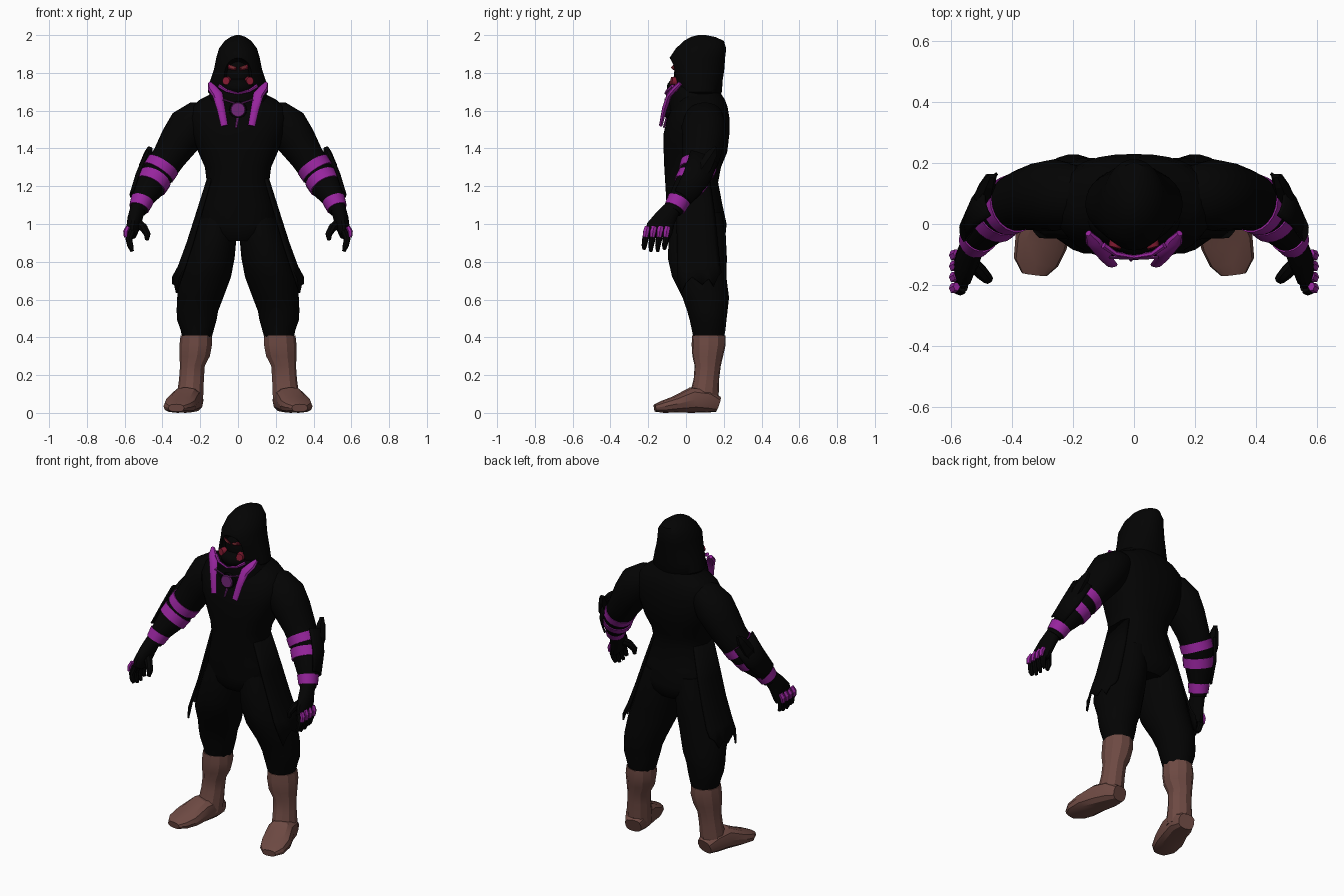
import bpy, bmesh, math
from mathutils import Vector


def mat(name, r, g, b):
    m = bpy.data.materials.new(name)
    m.diffuse_color = (r, g, b, 1)
    return m


BLACK = mat("black cloth", 0.001, 0.001, 0.001)
PURPLE = mat("purple wrap", 0.31, 0.018, 0.34)
DIM = mat("dim purple gem", 0.17, 0.02, 0.19)
BROWN = mat("brown leather", 0.155, 0.068, 0.056)
RED = mat("dark red glass", 0.22, 0.01, 0.03)
PINK = mat("bright eye", 0.6, 0.08, 0.1)


def finish(name, bm, material, smooth=40):
    bmesh.ops.recalc_face_normals(bm, faces=bm.faces)
    me = bpy.data.meshes.new(name)
    bm.to_mesh(me)
    bm.free()
    ob = bpy.data.objects.new(name, me)
    bpy.context.collection.objects.link(ob)
    me.materials.append(material)
    bpy.ops.object.select_all(action='DESELECT')
    ob.select_set(True)
    bpy.context.view_layer.objects.active = ob
    if smooth:
        bpy.ops.object.shade_smooth_by_angle(angle=math.radians(smooth))
    return ob


def thicken(ob, t):
    m = ob.modifiers.new("thickness", 'SOLIDIFY')
    m.thickness = t
    m.offset = 0


def loft(name, pts, material, n=20, s=1, flat=False, power=1.0, arc=None, smooth=40):
    """Skin elliptical rings (x, y, z, a, b); flat keeps the rings level."""
    bm = bmesh.new()
    rings = []
    P = [Vector(p[:3]) for p in pts]
    for i, p in enumerate(pts):
        t = (P[min(i + 1, len(P) - 1)] - P[max(i - 1, 0)]).normalized()
        u, v = Vector((1, 0, 0)), Vector((0, 1, 0))
        if not flat:
            u = (u - t * t.x).normalized()
            v = t.cross(u)
        ring = []
        for k in range(n):
            if arc:
                ang = math.radians(arc[0] + (arc[1] - arc[0]) * k / (n - 1))
            else:
                ang = 2 * math.pi * k / n
            c, d = math.cos(ang), math.sin(ang)
            c = math.copysign(abs(c) ** power, c)
            d = math.copysign(abs(d) ** power, d)
            q = P[i] + u * c * p[3] + v * d * p[4]
            ring.append(bm.verts.new((q.x * s, q.y, q.z)))
        rings.append(ring)
    for r0, r1 in zip(rings, rings[1:]):
        for k in range(n - 1 if arc else n):
            j = (k + 1) % n
            bm.faces.new((r0[k], r0[j], r1[j], r1[k]))
    if not arc:
        bm.faces.new(rings[0])
        bm.faces.new(rings[-1])
    return finish(name, bm, material, smooth)


def ball(name, loc, size, material, seg=20):
    bm = bmesh.new()
    bmesh.ops.create_uvsphere(bm, u_segments=seg, v_segments=seg // 2, radius=1)
    for v in bm.verts:
        v.co = Vector([v.co[i] * size[i] + loc[i] for i in range(3)])
    return finish(name, bm, material)


def column(rows):
    return [(0, cy, z, rx, ry) for z, rx, cy, ry in rows]


# Torso
loft("torso", column([
    (.91, .12, .06, .12), (.95, .18, .06, .15), (1.0, .215, .06, .155),
    (1.1, .195, .045, .148), (1.22, .165, .03, .14), (1.3, .175, .035, .15),
    (1.38, .21, .05, .168), (1.48, .25, .056, .174), (1.56, .262, .065, .165),
    (1.62, .245, .075, .145), (1.66, .2, .08, .125), (1.69, .14, .075, .11),
    (1.74, .1, .07, .09)]), BLACK, n=32, flat=True, power=.85)

# Neck cowl under the hood
loft("cowl", column([(1.6, .18, .055, .145), (1.67, .158, .045, .135),
                     (1.72, .14, .04, .125), (1.75, .1, .03, .095)]), BLACK, n=28, flat=True)

# Hood with face opening
hood = loft("hood", column([
    (1.66, .12, .065, .11), (1.70, .16, .065, .125), (1.76, .147, .062, .132),
    (1.82, .127, .06, .143), (1.88, .115, .06, .147), (1.93, .1, .08, .133),
    (1.97, .07, .095, .105), (1.99, .04, .09, .065), (2.0, .012, .085, .02)]),
    BLACK, n=32, flat=True)
cutter = ball("face_cutter", (0, -.1, 1.78), (.085, .09, .1), BLACK, 24)
cutter.hide_render = True
cut = hood.modifiers.new("face opening", 'BOOLEAN')
cut.object = cutter
cut.operation = 'DIFFERENCE'
bpy.ops.object.select_all(action='DESELECT')
bpy.context.view_layer.objects.active = hood
hood.select_set(True)
bpy.ops.object.modifier_apply(modifier=cut.name)
bpy.data.objects.remove(cutter)

# Face and mouth mask
ball("face", (0, .02, 1.78), (.085, .085, .13), BLACK)
ball("mouth_mask", (0, -.03, 1.725), (.085, .072, .05), BLACK)

# Chest gem, its rim and hanging tassel
loft("gem_rim", [(0, -.06, 1.605, .048, .048), (0, -.108, 1.605, .046, .046)], BLACK, n=16)
loft("gem", [(0, -.1, 1.605, .042, .042), (0, -.116, 1.605, .036, .036)], DIM, n=16)
loft("tassel", [(0, -.1, 1.57, .008, .006), (-.01, -.118, 1.51, .006, .006)], DIM, n=6)

for s, side in ((1, "left"), (-1, "right")):
    def part(name, pts, material, **kw):
        return loft(side + "_" + name, pts, material, s=s, **kw)

    # Eyes, mask lenses, mask trim and scarf ends
    part("eye", [(.01, -.066, 1.822, .006, .012), (.05, -.054, 1.832, .006, .018)], RED, n=8)
    part("pupil", [(.016, -.074, 1.826, .004, .008), (.04, -.066, 1.833, .004, .009)], PINK, n=6)
    part("mask_lens", [(.056, -.05, 1.755, .024, .026), (.064, -.078, 1.758, .02, .021)], RED, n=10)
    part("mask_trim", [(.1, -.07, 1.73, .01, .012), (.06, -.098, 1.705, .008, .01),
                       (.0, -.108, 1.69, .006, .007)], PURPLE, n=6)
    part("scarf_end", [(.15, -.03, 1.745, .01, .012), (.135, -.056, 1.718, .026, .016),
                       (.108, -.088, 1.685, .028, .015), (.09, -.114, 1.61, .022, .013),
                       (.072, -.134, 1.52, .019, .009)], PURPLE, n=8)
    part("chain", [(.08, -.11, 1.66, .005, .005), (.02, -.11, 1.64, .005, .005)], DIM, n=6)

    # Sleeve
    part("arm", [(.14, .09, 1.6, .05, .07), (.2, .095, 1.57, .09, .1),
                 (.26, .095, 1.515, .112, .118), (.31, .09, 1.44, .105, .112),
                 (.365, .08, 1.355, .09, .1), (.415, .06, 1.28, .085, .09),
                 (.465, .015, 1.2, .08, .078), (.508, -.038, 1.125, .056, .058),
                 (.53, -.07, 1.07, .045, .048)], BLACK)

    # Purple arm wraps
    part("upper_wrap", [(.395, .067, 1.313, .092, .098), (.422, .054, 1.272, .091, .095)], PURPLE)
    part("lower_wrap", [(.437, .04, 1.245, .089, .089), (.462, .014, 1.202, .086, .084)], PURPLE)
    part("wrist_wrap", [(.506, -.036, 1.13, .062, .062), (.524, -.06, 1.084, .054, .057)], PURPLE)

    # Forearm guard on the upper outside, with elbow spike
    guard = part("arm_guard", [(.4, .075, 1.335, .1, .106), (.45, .03, 1.225, .096, .096),
                               (.505, -.035, 1.13, .071, .071)], BLACK, n=10, arc=(-58, 38))
    thicken(guard, .01)
    part("guard_spike", [(.51, .03, 1.22, .02, .04), (.492, .095, 1.31, .032, .05),
                         (.475, .14, 1.375, .022, .03), (.465, .158, 1.405, .014, .008)],
         BLACK, n=6, smooth=0)

    # Hand with thumb, fingers and knuckle plates
    part("palm", [(.53, -.07, 1.085, .04, .045), (.545, -.11, 1.03, .04, .058),
                  (.558, -.14, .975, .034, .074), (.562, -.15, .94, .024, .068)], BLACK, n=14)
    part("thumb", [(.54, -.12, 1.01, .025, .025), (.5, -.16, .98, .023, .023),
                   (.48, -.18, .945, .018, .018), (.482, -.185, .915, .01, .01)], BLACK, n=8)
    for i in range(4):
        y = -.205 + i * .036
        tip = .865 + (.012 if i in (0, 3) else 0)
        part(f"finger_{i + 1}", [(.562, y, .965, .019, .019), (.578, y - .01, .92, .018, .017),
                                 (.57, y - .016, .885, .016, .014),
                                 (.56, y - .017, tip - .01, .009, .009)], BLACK, n=8)
        part(f"knuckle_{i + 1}", [(.582, y, .985, .012, .015), (.594, y - .006, .96, .014, .018),
                                  (.594, y - .01, .93, .01, .014)], PURPLE, n=6, smooth=0)

    # Baggy trouser leg
    part("trouser_leg", [(.1, .06, 1.06, .1, .13), (.125, .06, .94, .118, .152),
                         (.148, .06, .82, .13, .158), (.175, .07, .72, .138, .145),
                         (.2, .105, .61, .122, .124), (.215, .113, .54, .11, .108),
                         (.218, .117, .49, .104, .098), (.216, .12, .44, .088, .09),
                         (.217, .12, .4, .078, .082)],
         BLACK, n=22, flat=True)

    # Boot shaft and foot
    part("boot_shaft", [(.22, .12, .41, .084, .089), (.222, .12, .36, .088, .091),
                        (.228, .115, .3, .082, .082), (.24, .115, .25, .067, .07),
                        (.245, .108, .18, .067, .068),
                        (.25, .1, .12, .07, .075), (.255, .09, .05, .072, .08)],
         BROWN, n=11, flat=True, smooth=25)
    part("boot_foot", [(.245, .168, .045, .05, .043), (.255, .11, .065, .074, .064),
                       (.275, .03, .068, .078, .068), (.305, -.06, .044, .087, .044),
                       (.322, -.125, .032, .074, .032), (.327, -.165, .026, .042, .02)],
         BROWN, n=12, power=.75, smooth=25)

    # Coat tail along the outer hip, with a ragged hem
    tail = part("coat_tail", [(0, .03, 1.24, .16, .13), (0, .045, 1.05, .22, .148),
                              (0, .055, .9, .268, .155), (0, .06, .78, .312, .165),
                              (0, .065, .69, .345, .17)],
                BLACK, n=9, flat=True, power=.7, arc=(-32, 38))
    hem = [.02, -.055, .0, .03, -.01, .02, -.02, .03, .05]
    for k, v in enumerate(tail.data.vertices[-9:]):
        v.co.z += hem[k]
    thicken(tail, .01)
